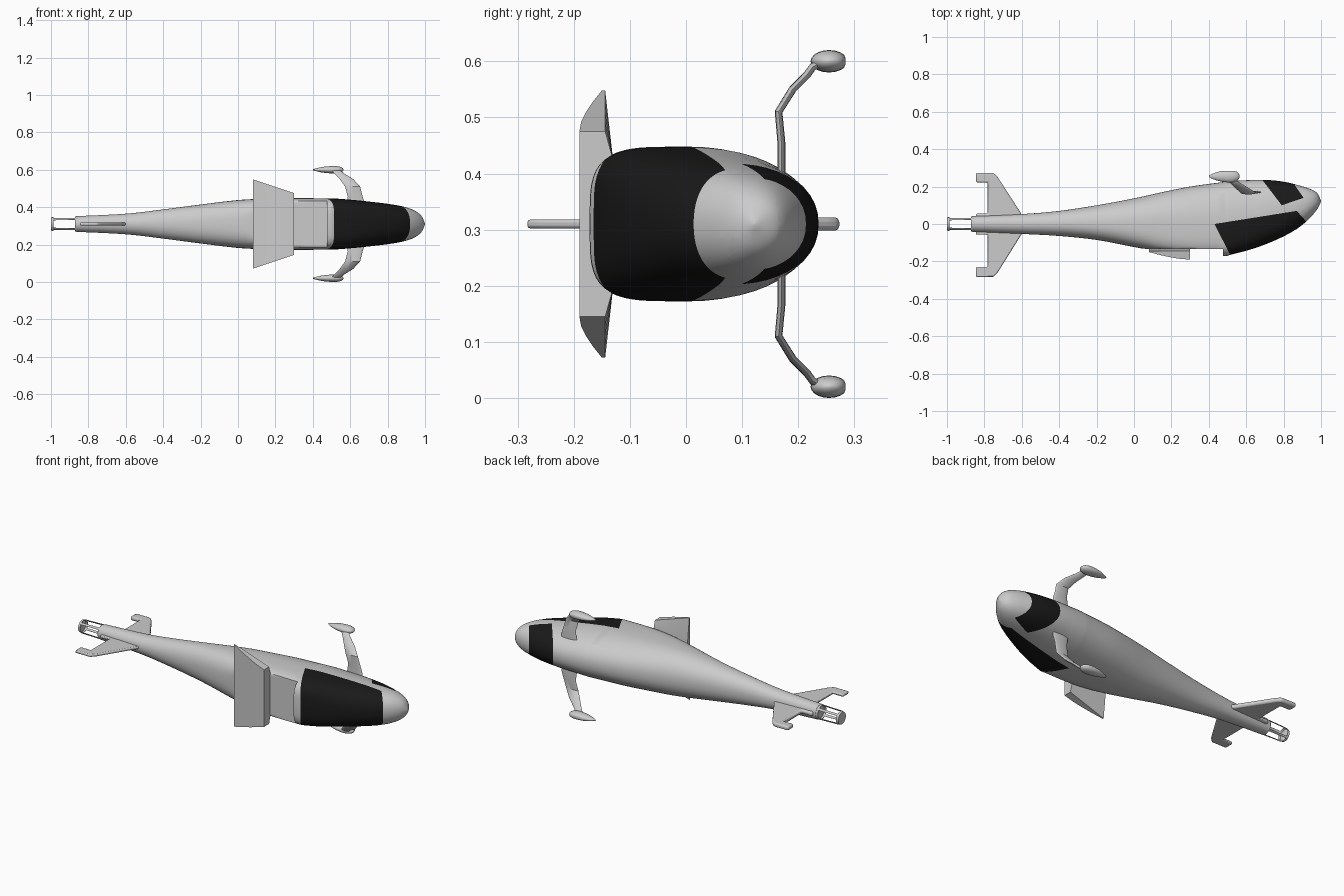
import bpy, bmesh, math
from mathutils import Vector

if "Cube" in bpy.data.objects:
    bpy.data.objects.remove(bpy.data.objects["Cube"])

ZC = 0.31  # height of the centreline; the hull lies on its side, canopy towards -y


def finish(name, bm, angle=35):
    bmesh.ops.recalc_face_normals(bm, faces=bm.faces)
    me = bpy.data.meshes.new(name)
    bm.to_mesh(me)
    bm.free()
    ob = bpy.data.objects.new(name, me)
    bpy.context.collection.objects.link(ob)
    bpy.ops.object.select_all(action='DESELECT')
    ob.select_set(True)
    bpy.context.view_layer.objects.active = ob
    bpy.ops.object.shade_smooth_by_angle(angle=math.radians(angle))
    return ob


def loft(rings):
    bm = bmesh.new()
    vs = [[bm.verts.new(p) for p in r] for r in rings]
    n = len(vs[0])
    for a, b in zip(vs, vs[1:]):
        for i in range(n):
            j = (i + 1) % n
            bm.faces.new((a[i], a[j], b[j], b[i]))
    bm.faces.new(vs[0])
    bm.faces.new(vs[-1])
    return bm


def catmull(pts, steps):
    out = []
    for i in range(len(pts) - 1):
        p0, p1, p2 = pts[max(i - 1, 0)], pts[i], pts[i + 1]
        p3 = pts[min(i + 2, len(pts) - 1)]
        for k in range(steps):
            t = k / steps
            out.append([0.5 * (2 * b + (c - a) * t + (2 * a - 5 * b + 4 * c - d) * t * t
                               + (3 * b - a - 3 * c + d) * t ** 3)
                        for a, b, c, d in zip(p0, p1, p2, p3)])
    return out + [list(pts[-1])]


# Fuselage stations: x, canopy side y, belly y, half width, widest y, squareness
WING_X = 0.476
stations = [
    (-0.86, -.042, .042, .042, 0, 2), (-0.6, -.053, .053, .055, 0, 2),
    (-0.4, -.064, .07, .078, 0, 2.1), (-0.2, -.085, .10, .104, 0, 2.3),
    (0, -.123, .137, .128, 0, 2.8), (.15, -.15, .17, .135, 0, 3.6),
    (.3, -.168, .2, .138, 0, 4), (WING_X, -.172, .224, .137, 0, 4),
    (.52, -.163, .229, .136, 0, 4), (.6, -.143, .234, .13, .005, 3.4),
    (.7, -.11, .236, .12, .03, 2.8), (.8, -.066, .226, .108, .06, 2.4),
    (.88, -.02, .207, .094, .085, 2.2), (.94, .032, .188, .074, .105, 2.1),
    (.98, .08, .165, .044, .118, 2), (1, .12, .124, .002, .122, 2)]


def section(s, clamp):
    x, top, bot, half, yc, n = s
    ring = []
    for i in range(48):
        a = 2 * math.pi * i / 48
        c, d = math.cos(a), math.sin(a)
        e = 2 / (n if d < 0 else 2.2)
        y = yc + (bot - yc if d > 0 else top - yc) * abs(d) ** e
        if clamp:
            y = max(y, -0.134)
        ring.append((x, y, ZC + math.copysign(half * abs(c) ** e, c)))
    return ring


rings = []
for s in catmull(stations, 4):
    low = s[0] < WING_X + 1e-4
    rings.append(section(s, low))
    if abs(s[0] - WING_X) < 1e-4:      # step in front of the wing recess
        rings.append(section(s, False))
bm = loft(rings)

# Black glazing: cut along convex side-view outlines, then colour the inside
windows = [[(.43, 0), (.53, -.195), (.96, -.03), (.87, .07)],
           [(.675, .25), (.79, .10), (.907, .14), (.84, .235)]]


def inside(p, poly):
    return all((b[0] - a[0]) * (p.y - a[1]) - (b[1] - a[1]) * (p.x - a[0]) > 0
               for a, b in zip(poly, poly[1:] + poly[:1]))


for poly in windows:
    for a, b in zip(poly, poly[1:] + poly[:1]):
        faces = [f for f in bm.faces if f.calc_center_median().x > 0.4]
        geom = list({v for f in faces for v in f.verts} | {e for f in faces for e in f.edges}) + faces
        bmesh.ops.bisect_plane(bm, geom=geom, dist=1e-5, plane_co=(*a, 0),
                               plane_no=(b[1] - a[1], a[0] - b[0], 0))
for f in bm.faces:
    c = f.calc_center_median()
    f.material_index = int(any(inside(c, p) for p in windows))
hull = finish("fuselage", bm)
for name, col in (("grey", (.8, .8, .8, 1)), ("black_glass", (.01, .01, .01, 1))):
    m = bpy.data.materials.new(name)
    m.diffuse_color = col
    m.use_nodes = True
    m.node_tree.nodes["Principled BSDF"].inputs["Base Color"].default_value = m.diffuse_color
    hull.data.materials.append(m)

# Wing centre stub
rings = []
for x, top in ((.3, -.19), (.25, -.187), (.2, -.179), (.14, -.166), (.08, -.150)):
    h = .165 + (.3 - x) / .22 * .073
    rings.append([(x, y, ZC + z) for y, z in
                  ((top, -h), (top, h), (-.144, h), (-.13, .115), (-.13, -.115), (-.144, -h))])
finish("wing_stub", loft(rings), 25)

# Tail cage: thin tube with four windows and an end cap
bm = bmesh.new()
tube = []
for x, r in ((-1, .035), (-.988, .038), (-.872, .041), (-.855, .042)):
    tube.append([bm.verts.new((x, r * math.cos(math.radians(36 + 18 * i)),
                               ZC + r * math.sin(math.radians(36 + 18 * i)))) for i in range(20)])
for k in range(3):
    for i in range(20):
        if k != 1 or i % 5 == 0:
            j = (i + 1) % 20
            bm.faces.new((tube[k][i], tube[k][j], tube[k + 1][j], tube[k + 1][i]))
bm.faces.new(tube[0])
cage = finish("tail_cage", bm)
mod = cage.modifiers.new("thickness", 'SOLIDIFY')
mod.thickness = .004

# Dorsal and ventral fins with a notch where the rudder sits
outline = [(-.6, .03), (-.6, .052), (-.73, .255), (-.752, .276), (-.845, .276), (-.845, .224),
           (-.782, .224), (-.782, .056), (-.845, .056), (-.845, .03)]
for name, s, h in (("dorsal_fin", -1.025, .008), ("ventral_fin", .99, .012)):
    bm = bmesh.new()
    f = bm.faces.new([bm.verts.new((x, y * s, ZC - h)) for x, y in outline])
    ext = bmesh.ops.extrude_face_region(bm, geom=[f])['geom']
    bmesh.ops.translate(bm, vec=(0, 0, 2 * h), verts=[v for v in ext if isinstance(v, bmesh.types.BMVert)])
    ob = finish(name, bm)
    bev = ob.modifiers.new("edge", 'BEVEL')
    bev.width = h * .7
    bev.segments = 2

# Landing gear legs and wheel pods, mirrored about the centreline
leg = [(.08, .63, .17, .052), (.115, .63, .17, .047), (.145, .627, .17, .04), (.2, .613, .165, .04),
       (.24, .58, .19, .036), (.265, .547, .215, .028), (.28, .53, .226, .025), (.29, .52, .245, .022)]
pod = [(.40, .1), (.415, .35), (.44, .65), (.47, .88), (.505, 1), (.53, .96), (.55, .75),
       (.56, .45), (.565, .1)]
ang = [2 * math.pi * i / 20 for i in range(20)]
for side, s in (("left", 1), ("right", -1)):
    rings = []
    for i, (z, x, y, w) in enumerate(leg):
        a, b = leg[max(i - 1, 0)], leg[min(i + 1, len(leg) - 1)]
        d = Vector((b[0] - a[0], b[2] - a[2])).normalized()
        rings.append([(x + w * math.cos(t), y + .007 * math.sin(t) * d.x,
                       ZC + s * (z - .007 * math.sin(t) * d.y)) for t in ang])
    finish(side + "_gear_leg", loft(rings))
    rings = [[(x, min(.255 + .033 * r * math.cos(t), .284), ZC + s * (.29 + .02 * r * math.sin(t)))
              for t in ang] for x, r in pod]
    finish(side + "_wheel_pod", loft(rings), 45)
